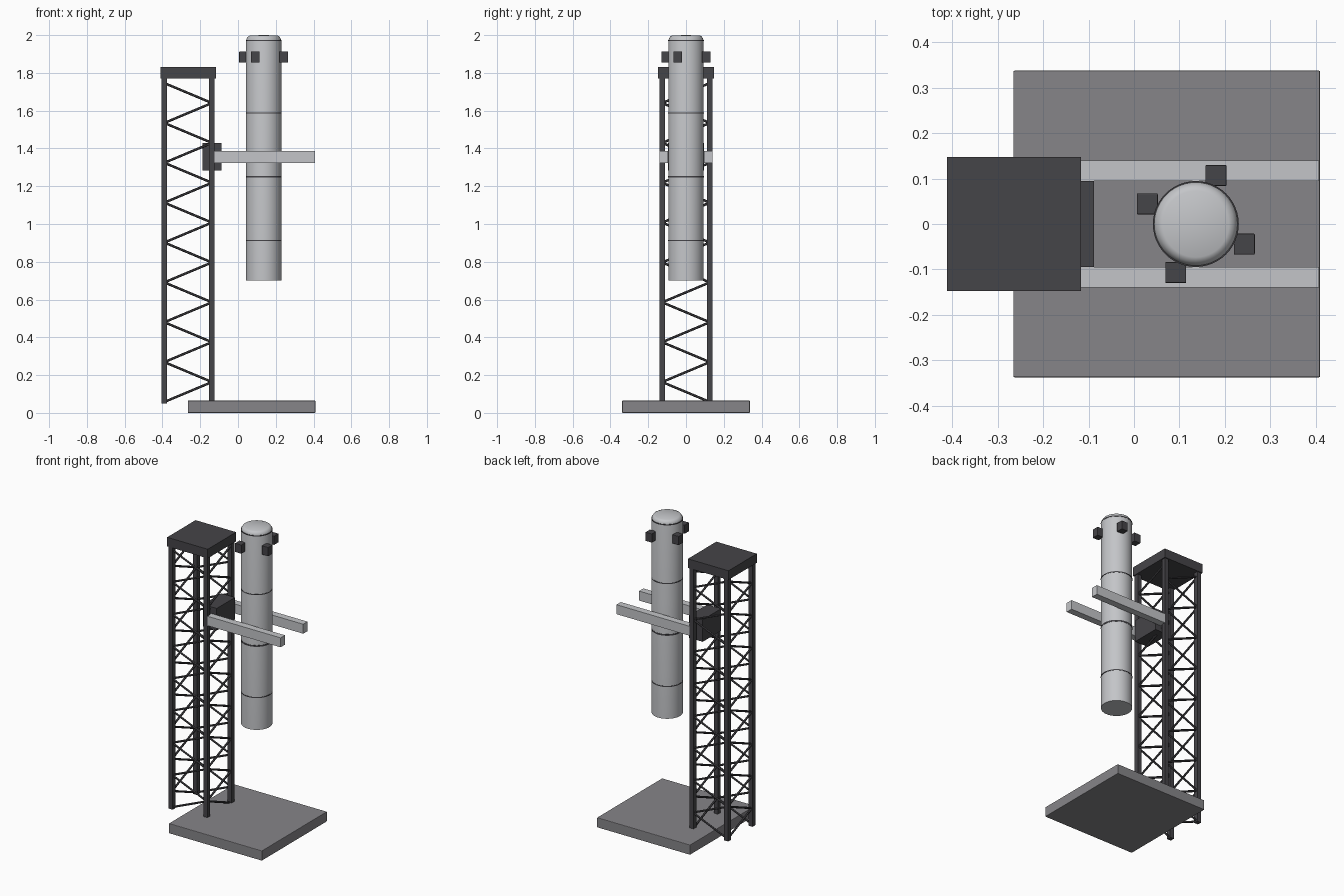
import bpy
import bmesh
import math
from mathutils import Vector, Matrix

cube = bpy.data.objects.get("Cube")
if cube:
    bpy.data.objects.remove(cube, do_unlink=True)


def material(name, rgb):
    m = bpy.data.materials.new(name)
    m.use_nodes = True
    m.diffuse_color = (*rgb, 1)
    m.node_tree.nodes["Principled BSDF"].inputs["Base Color"].default_value = (*rgb, 1)
    return m


CHARCOAL = material("charcoal steel", (0.06, 0.058, 0.065))
CONCRETE = material("grey concrete", (0.24, 0.235, 0.25))
SILVER = material("bare silver", (0.55, 0.56, 0.58))


def finish(name, bm, mat):
    mesh = bpy.data.meshes.new(name)
    bm.to_mesh(mesh)
    bm.free()
    mesh.materials.append(mat)
    obj = bpy.data.objects.new(name, mesh)
    bpy.context.collection.objects.link(obj)
    return obj


def box(name, centre, size, mat, bevel=0.0):
    bm = bmesh.new()
    bmesh.ops.create_cube(bm, size=1, matrix=Matrix.Translation(centre) @ Matrix.Diagonal((*size, 1)))
    obj = finish(name, bm, mat)
    if bevel:
        mod = obj.modifiers.new("edge", "BEVEL")
        mod.width, mod.segments = bevel, 2
    return obj


def lathe(name, profile, x, mat, sides=48):
    # Spin a radius/height profile around a vertical axis
    bm = bmesh.new()
    verts = [bm.verts.new((r, 0, z)) for r, z in profile]
    edges = [bm.edges.new(pair) for pair in zip(verts, verts[1:])]
    bmesh.ops.spin(bm, geom=verts + edges, cent=(0, 0, 0), axis=(0, 0, 1),
                   angle=math.tau, steps=sides, use_duplicate=False)
    bmesh.ops.remove_doubles(bm, verts=bm.verts, dist=0.0001)
    bmesh.ops.recalc_face_normals(bm, faces=bm.faces)
    bmesh.ops.translate(bm, verts=bm.verts, vec=(x, 0, 0))
    obj = finish(name, bm, mat)
    bpy.ops.object.select_all(action="DESELECT")
    obj.select_set(True)
    bpy.context.view_layer.objects.active = obj
    bpy.ops.object.shade_smooth_by_angle(angle=math.radians(35))
    return obj


def add_bar(bm, a, b, radius):
    a, b = Vector(a), Vector(b)
    d = b - a
    turn = d.to_track_quat("Z", "Y").to_matrix().to_4x4()
    bmesh.ops.create_cone(bm, cap_ends=True, segments=6, radius1=radius, radius2=radius,
                          depth=d.length, matrix=Matrix.Translation((a + b) / 2) @ turn)


# Launch pad
box("launch_pad", (0.072, 0, 0.0325), (0.675, 0.675, 0.065), CONCRETE, 0.003)

# Tower legs and roof
TX, HALF = -0.264, 0.126
for sx, side_x in ((-1, "right"), (1, "left")):
    for sy, side_y in ((-1, "front"), (1, "back")):
        box(f"tower_leg_{side_y}_{side_x}", (TX + sx * HALF, sy * HALF, 0.915),
            (0.029, 0.029, 1.73), CHARCOAL)
box("tower_roof", (TX, 0, 1.8), (0.294, 0.294, 0.06), CHARCOAL)

# Zigzag bracing on all four tower faces
LOW, STEP = 0.058, 0.1055
bm = bmesh.new()
for i in range(16):
    s = -1 if i % 2 == 0 else 1
    z0, z1 = LOW + i * STEP, LOW + (i + 1) * STEP
    for f in (-HALF, HALF):
        add_bar(bm, (TX + s * HALF, f, z0), (TX - s * HALF, f, z1), 0.0065)
        add_bar(bm, (TX + f, -s * HALF, z0), (TX + f, s * HALF, z1), 0.0065)
finish("tower_bracing", bm, CHARCOAL)

# Carriage and catching arms
box("arm_carriage", (-0.138, 0, 1.357), (0.1, 0.19, 0.145), CHARCOAL)
for s, side in ((-1, "front"), (1, "back")):
    box(f"catch_arm_{side}", (0.139, s * 0.117, 1.355), (0.536, 0.045, 0.062), SILVER)

# Booster body with rounded top edge
BX, R = 0.136, 0.093
lathe("booster_body", [(0, 0.7), (R, 0.7), (R, 1.968), (R - 0.003, 1.982),
                       (R - 0.01, 1.993), (R - 0.02, 1.998), (0, 2.0)], BX, SILVER)

# Thin weld bands
for name, z in (("lower", 0.912), ("middle", 1.25), ("upper", 1.587), ("nose", 1.972)):
    h = 0.003 if name != "middle" else 0.005
    r = R + 0.0015
    lathe(f"band_{name}", [(R - 0.005, z - h), (r, z - h), (r, z + h), (R - 0.005, z + h)],
          BX, CHARCOAL)

# Steering fins
for i in range(4):
    a = math.radians(67.5 + 90 * i)
    box(f"fin_{i + 1}", (BX + 0.1155 * math.cos(a), 0.1155 * math.sin(a), 1.884),
        (0.046, 0.046, 0.058), CHARCOAL, 0.002)
